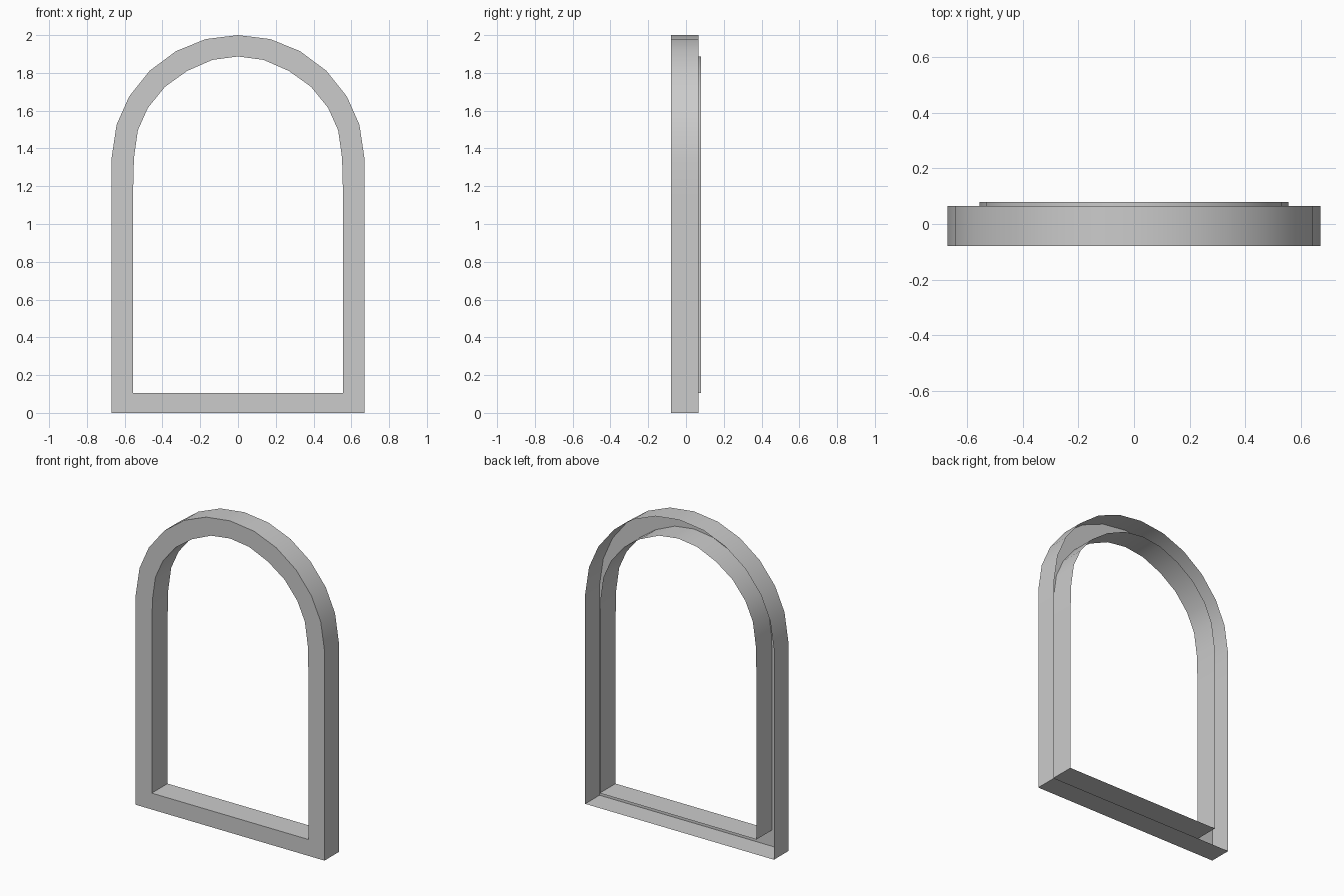
import bpy, bmesh

if "Cube" in bpy.data.objects:
    bpy.data.objects.remove(bpy.data.objects["Cube"])

FRONT, CASING_BACK, LINING_BACK = -0.08, 0.065, 0.08

# Right half profiles (x, z), from the foot up to just before the crown
OUTER = [(0.67, 0), (0.67, 1.153), (0.67, 1.345), (0.643, 1.525), (0.577, 1.674),
         (0.468, 1.811), (0.327, 1.916), (0.17, 1.979)]
INNER = [(0.556, 0.105), (0.556, 1.153), (0.551, 1.349), (0.53, 1.497), (0.477, 1.615),
         (0.387, 1.726), (0.27, 1.81), (0.135, 1.869)]


def arch(half, crown):
    """Mirror a half profile into a closed loop, counter-clockwise from the front."""
    return half + [(0, crown)] + [(-x, z) for x, z in reversed(half)]


def build(name, rings):
    """Skin neighbouring rings, each given as (profile, y)."""
    bm = bmesh.new()
    loops = [[bm.verts.new((x, y, z)) for x, z in prof] for prof, y in rings]
    for a, b in zip(loops, loops[1:]):
        n = len(a)
        for i in range(n):
            j = (i + 1) % n
            bm.faces.new((a[i], a[j], b[j], b[i]))
    bm.normal_update()
    mesh = bpy.data.meshes.new(name)
    bm.to_mesh(mesh)
    bm.free()
    obj = bpy.data.objects.new(name, mesh)
    bpy.context.collection.objects.link(obj)
    bpy.ops.object.select_all(action='DESELECT')
    obj.select_set(True)
    bpy.context.view_layer.objects.active = obj
    bpy.ops.object.shade_smooth_by_angle(angle=0.52)
    return obj


outer, inner = arch(OUTER, 2.0), arch(INNER, 1.887)

# Outer casing with the flat front face; the back is left open
build("arched_casing", [(inner, FRONT), (outer, FRONT), (outer, CASING_BACK)][::-1])

# Inner lining of the opening, a little deeper than the casing
build("opening_lining", [(inner, FRONT), (inner, LINING_BACK)])
